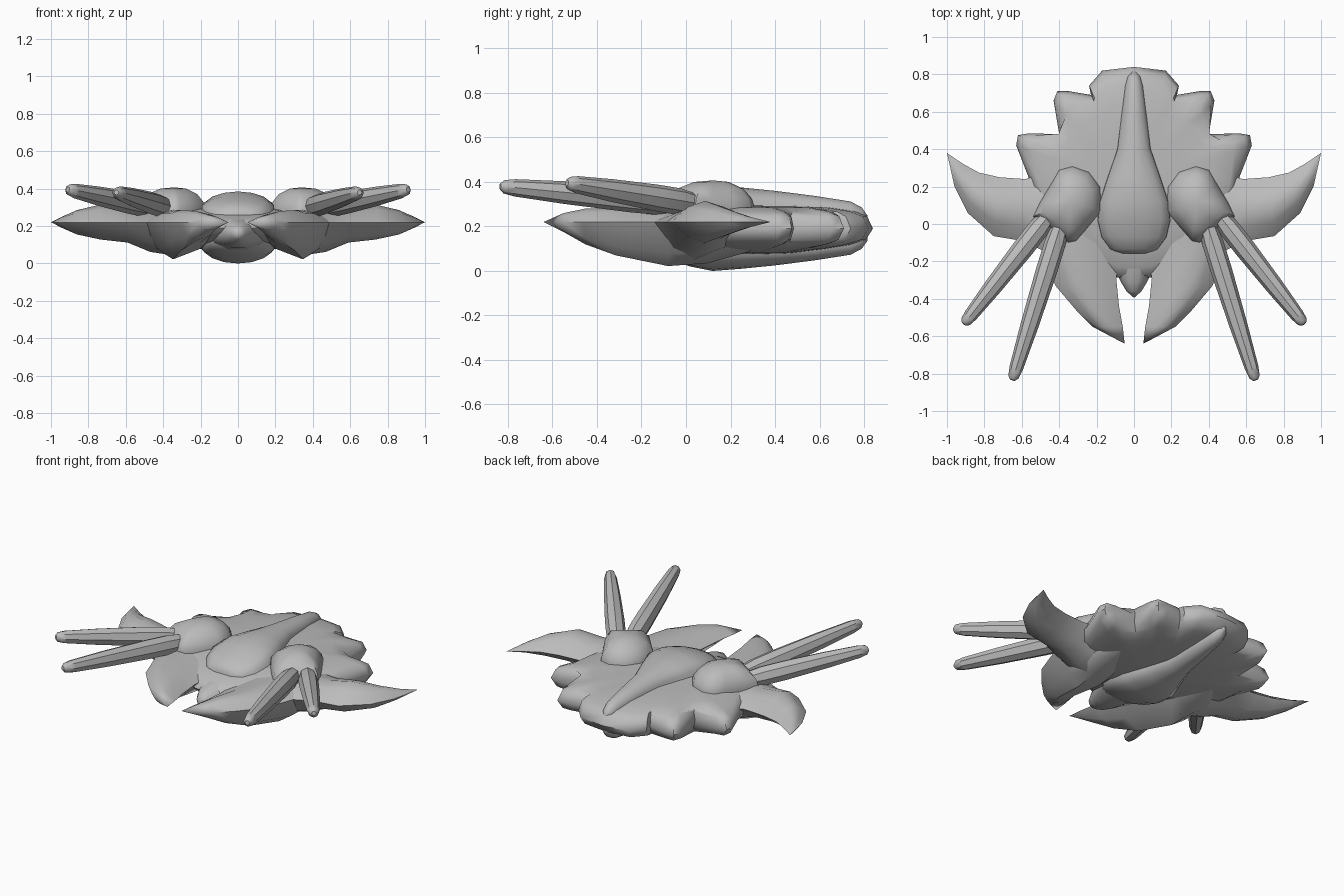
import bpy, bmesh, math
from mathutils import Vector

if "Cube" in bpy.data.objects:
    bpy.data.objects.remove(bpy.data.objects["Cube"])

grey = bpy.data.materials.new("hull_grey")
grey.diffuse_color = (0.5, 0.5, 0.5, 1)
grey.use_nodes = True
grey.node_tree.nodes["Principled BSDF"].inputs["Base Color"].default_value = grey.diffuse_color
RIM = 0.22


def loft(name, sections, mirror=False, angle=50):
    """Skin a row of equal closed loops; collapsed loops become points."""
    bm = bmesh.new()
    loops = [[bm.verts.new(p) for p in s] for s in sections]
    n = len(loops[0])
    for a, b in zip(loops, loops[1:]):
        for i in range(n):
            j = (i + 1) % n
            bm.faces.new((a[i], a[j], b[j], b[i]))
    bm.faces.new(loops[0])
    bm.faces.new(loops[-1])
    bmesh.ops.remove_doubles(bm, verts=bm.verts, dist=1e-4)
    bmesh.ops.recalc_face_normals(bm, faces=bm.faces)
    mesh = bpy.data.meshes.new(name)
    bm.to_mesh(mesh)
    bm.free()
    mesh.materials.append(grey)
    ob = bpy.data.objects.new(name, mesh)
    bpy.context.collection.objects.link(ob)
    if mirror:
        ob.modifiers.new("mirror", 'MIRROR')
    bpy.ops.object.select_all(action='DESELECT')
    ob.select_set(True)
    bpy.context.view_layer.objects.active = ob
    bpy.ops.object.shade_smooth_by_angle(angle=math.radians(angle))
    return ob


def rings(outline, centre, levels):
    """Copies of an outline: scaled about a centre, set at a height, evened out."""
    cx, cy = centre
    out = []
    for s, z, passes in levels:
        pts = [Vector((x - cx, y - cy)) for x, y in outline]
        for _ in range(passes):
            r = [p.length for p in pts]
            pts = [p.normalized() * (r[i - 1] + 2 * r[i] + r[(i + 1) % len(r)]) / 4
                   for i, p in enumerate(pts)]
        out.append([(cx + p.x * s, cy + p.y * s, z) for p in pts])
    return out


def blade(stations, ridge=0.5):
    """Lens sections: leading edge, trailing edge, top and bottom height."""
    out = []
    for lx, ly, tx, ty, zt, zb in stations:
        def at(f, z, k):
            return (lx + (tx - lx) * f, ly + (ty - ly) * f, RIM + (z - RIM) * k)
        fs = ((ridge * .5, .72), (ridge, 1), ((1 + ridge) / 2, .72))
        out.append([at(0, RIM, 0)] + [at(f, zt, k) for f, k in fs]
                   + [at(1, RIM, 0)] + [at(f, zb, k) for f, k in reversed(fs)])
    return out


# Scalloped main hull, thinning towards the front
half = [(0.17, 0.82), (0.24, 0.74), (0.23, 0.69), (0.35, 0.71), (0.41, 0.71),
        (0.43, 0.66), (0.40, 0.48), (0.56, 0.485), (0.62, 0.475), (0.63, 0.42),
        (0.56, 0.24), (0.52, 0.0), (0.35, -0.16), (0.10, -0.285)]
outline = [(0, 0.84)] + half + [(0, -0.29)] + [(-x, y) for x, y in reversed(half)]
hull = rings(outline, (0, 0.2), [
    (0, .295, 0), (.45, .292, 6), (.72, .285, 3), (.88, .268, 1), (.96, .245, 0),
    (1, .19, 0), (.95, .14, 0), (.85, .118, 1), (.7, .10, 3), (.45, .08, 6),
    (0, .07, 0)])
for ring in hull:
    for i, (x, y, z) in enumerate(ring):
        if y < 0:
            ring[i] = (x, y, 0.19 + (z - 0.19) * (1 + y * 1.7))
loft("main_hull", hull)

# Side wings
loft("side_wing", blade([
    (0.32, -0.24, 0.33, 0.32, .28, .04),
    (0.47, -0.15, 0.47, 0.28, .285, .062),
    (0.60, -0.09, 0.58, 0.24, .29, .112),
    (0.75, -0.065, 0.72, 0.25, .315, .128),
    (0.89, 0.06, 0.83, 0.275, .285, .155),
    (0.96, 0.20, 0.92, 0.325, .25, .19),
    (1.0, 0.38, 1.0, 0.38, RIM, RIM)], ridge=0.48), mirror=True)

# Front claws, deepest under the shoulders
loft("front_claw", blade([
    (0.05, -0.64, 0.05, -0.64, RIM, RIM),
    (0.06, -0.55, 0.22, -0.55, .26, .175),
    (0.08, -0.44, 0.31, -0.46, .28, .12),
    (0.095, -0.29, 0.42, -0.33, .285, .07),
    (0.06, -0.08, 0.51, -0.08, .285, .022),
    (0.06, 0.10, 0.54, 0.10, .285, .035),
    (0.12, 0.26, 0.48, 0.26, .28, .08),
    (0.15, 0.38, 0.45, 0.38, .26, .12)], ridge=0.64), mirror=True)

# Centre nose
nose = []
for y, w, zt, zb in [(-0.395, 0, .16, .16), (-0.36, .04, .20, .125),
                     (-0.31, .07, .222, .10), (-0.24, .105, .238, .082),
                     (-0.12, .16, .26, .07), (0.0, .18, .28, .06)]:
    zm, h = (zt + zb) / 2, (zt - zb) / 2
    nose.append([(w * math.cos(a), y, zm + h * math.sin(a))
                 for a in (math.tau * i / 10 for i in range(10))])
loft("centre_nose", nose)

# Teardrop pods above and below, tapering to the rear
POD = [(-0.158, .08, .272), (-0.135, .135, .305), (-0.07, .185, .335), (0.02, .207, .365),
       (0.12, .195, .385), (0.25, .15, .375), (0.40, .095, .36), (0.58, .072, .337),
       (0.74, .05, .312), (0.79, .035, .285), (0.815, .01, .25)]
for name, sign in (("upper_pod", 1), ("lower_pod", -1)):
    secs = []
    for y, w, top in POD:
        h = top - 0.1925
        prof = [(w * math.cos(a), max(0, math.sin(a)) * h * .5 + h * .5 * (i not in (0, 8)))
                for i, a in enumerate(math.pi * k / 8 for k in range(9))]
        # straight skirt with a rounded crown
        secs.append([(x, y, 0.1925 + sign * z) for x, z in prof])
    loft(name, secs)

# Gun mounts on the shoulders
mount = [(0.17, 0.07), (0.18, 0.20), (0.24, 0.28), (0.33, 0.31), (0.40, 0.29),
         (0.44, 0.22), (0.50, 0.12), (0.54, 0.04), (0.45, -0.03), (0.35, -0.10),
         (0.31, -0.09), (0.24, -0.01)]
loft("gun_mount", rings(mount, (0.34, 0.12), [
    (.95, .20, 0), (1, .28, 0), (.93, .325, 0), (.72, .37, 0), (.38, .40, 0),
    (0, .407, 0)]), mirror=True)


# Faceted gun barrels, two on each side
def barrel(name, start, end):
    a, b = Vector(start), Vector(end)
    d = (b - a).normalized()
    side = d.cross(Vector((0, 0, 1))).normalized()
    up = side.cross(d)
    secs = []
    for t, r in [(0, .048), (.12, .06), (.3, .06), (.65, .051),
                 (.92, .039), (.98, .03), (1, .014)]:
        c = a.lerp(b, t)
        secs.append([c + (side * .95 * math.cos(k) + up * math.sin(k)) * r
                     for k in (math.tau * i / 8 for i in range(8))])
    loft(name, secs, mirror=True, angle=40)


barrel("inner_barrel", (0.39, 0.0, 0.30), (0.65, -0.835, 0.38))
barrel("outer_barrel", (0.46, 0.04, 0.30), (0.91, -0.535, 0.395))
